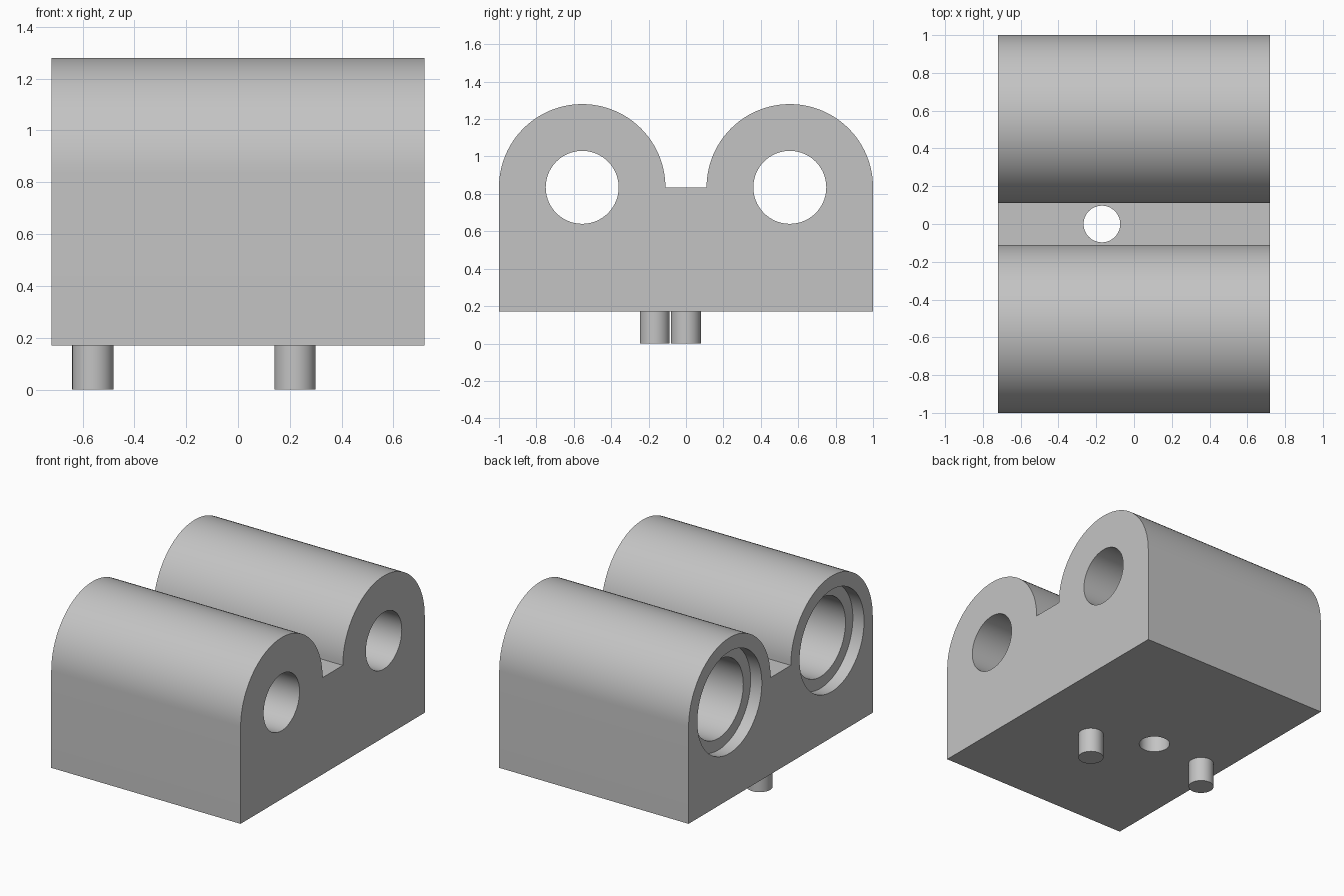
import bpy, bmesh, math
from mathutils import Matrix

default = bpy.data.objects.get("Cube")
if default:
    bpy.data.objects.remove(default, do_unlink=True)

grey = bpy.data.materials.new("light_grey")
grey.use_nodes = True
colour = (0.55, 0.55, 0.55, 1)
grey.diffuse_color = colour
grey.node_tree.nodes["Principled BSDF"].inputs["Base Color"].default_value = colour

HALF_X, BASE, AXIS_Z, AXIS_Y, RADIUS = 0.72, 0.17, 0.835, 0.555, 0.445


def finish(name, bm):
    bmesh.ops.recalc_face_normals(bm, faces=bm.faces)
    mesh = bpy.data.meshes.new(name)
    bm.to_mesh(mesh)
    bm.free()
    mesh.materials.append(grey)
    obj = bpy.data.objects.new(name, mesh)
    bpy.context.collection.objects.link(obj)
    return obj


def extrude_x(name, outline, x0, x1):
    """Extrude a (y, z) outline along x."""
    bm = bmesh.new()
    face = bm.faces.new([bm.verts.new((x0, y, z)) for y, z in outline])
    ext = bmesh.ops.extrude_face_region(bm, geom=[face])
    verts = [v for v in ext["geom"] if isinstance(v, bmesh.types.BMVert)]
    bmesh.ops.translate(bm, verts=verts, vec=(x1 - x0, 0, 0))
    return finish(name, bm)


def upright_cylinder(name, x, y, z0, z1, r):
    bm = bmesh.new()
    bmesh.ops.create_cone(bm, cap_ends=True, segments=64, radius1=r, radius2=r,
                          depth=z1 - z0,
                          matrix=Matrix.Translation((x, y, (z0 + z1) / 2)))
    return finish(name, bm)


def stepped_bore(name, y, steps):
    """Turned cutter along x from (x, radius) stations."""
    bm = bmesh.new()
    rings = []
    n = 96
    for x, r in steps:
        rings.append([bm.verts.new((x, y + r * math.cos(math.tau * i / n),
                                    AXIS_Z + r * math.sin(math.tau * i / n)))
                      for i in range(n)])
    for a, b in zip(rings, rings[1:]):
        for i in range(n):
            j = (i + 1) % n
            bm.faces.new((a[i], a[j], b[j], b[i]))
    bm.faces.new(rings[0])
    bm.faces.new(rings[-1])
    return finish(name, bm)


def cut(target, cutter):
    mod = target.modifiers.new("cut", 'BOOLEAN')
    mod.operation, mod.solver, mod.object = 'DIFFERENCE', 'EXACT', cutter
    bpy.context.view_layer.objects.active = target
    bpy.ops.object.modifier_apply(modifier=mod.name)
    bpy.data.objects.remove(cutter, do_unlink=True)


def smooth(obj):
    bpy.ops.object.select_all(action='DESELECT')
    obj.select_set(True)
    bpy.context.view_layer.objects.active = obj
    bpy.ops.object.shade_smooth_by_angle(angle=math.radians(30))


# Housing block with two rounded barrels and a valley between them
outline = [(-1, BASE), (1, BASE)]
for centre in (AXIS_Y, -AXIS_Y):
    for i in range(49):
        a = math.pi * i / 48
        outline.append((centre + RADIUS * math.cos(a), AXIS_Z + RADIUS * math.sin(a)))
housing = extrude_x("housing", outline, -HALF_X, HALF_X)

# Stepped bores: wide seat at the left end, narrow outlet at the right end
steps = [(-0.8, 0.35), (-0.635, 0.35), (-0.635, 0.27),
         (0.3, 0.27), (0.3, 0.195), (0.8, 0.195)]
for side in (-1, 1):
    cut(housing, stepped_bore("bore_cutter", side * AXIS_Y, steps))

# Vertical hole through the valley floor
cut(housing, upright_cylinder("hole_cutter", -0.17, 0, 0.1, 1.0, 0.097))
smooth(housing)

# Locating pins under the base
for name, x, y in (("front_pin", 0.22, -0.167), ("rear_pin", -0.56, 0)):
    smooth(upright_cylinder(name, x, y, 0, BASE, 0.08))
